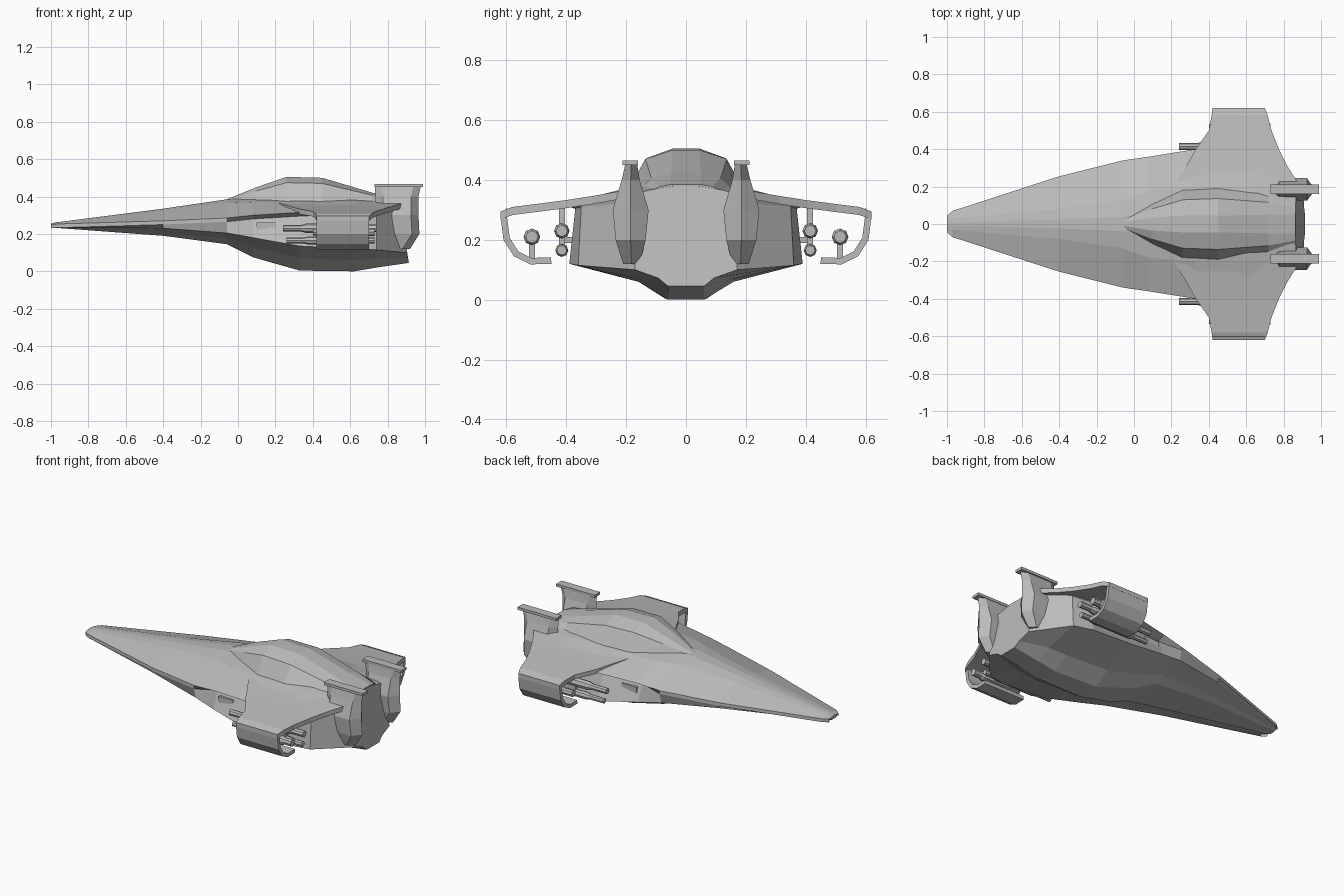
import bpy, bmesh, math
from mathutils import Vector, Matrix

cube = bpy.data.objects.get("Cube")
if cube:
    bpy.data.objects.remove(cube, do_unlink=True)

grey = bpy.data.materials.new("hull grey")
grey.use_nodes = True
grey.diffuse_color = (0.5, 0.5, 0.5, 1)
shader = next(n for n in grey.node_tree.nodes if n.type == 'BSDF_PRINCIPLED')
shader.inputs["Base Color"].default_value = grey.diffuse_color
shader.inputs["Roughness"].default_value = 0.7


def finish(name, bm):
    """Turn a bmesh into a flat shaded grey object."""
    bmesh.ops.recalc_face_normals(bm, faces=bm.faces)
    mesh = bpy.data.meshes.new(name)
    bm.to_mesh(mesh)
    bm.free()
    mesh.materials.append(grey)
    obj = bpy.data.objects.new(name, mesh)
    bpy.context.collection.objects.link(obj)
    return obj


def loft(name, rings, side=1):
    """Skin closed rings of equal length and cap both ends."""
    bm = bmesh.new()
    loops = [[bm.verts.new((x, y * side, z)) for x, y, z in ring] for ring in rings]
    for a, b in zip(loops, loops[1:]):
        for i in range(len(a)):
            j = (i + 1) % len(a)
            bm.faces.new((a[i], a[j], b[j], b[i]))
    bm.faces.new(loops[0])
    bm.faces.new(loops[-1])
    return finish(name, bm)


def mirrored_ring(x, half):
    """Close a half section of (y, z) points across the centre plane."""
    return [(x, y, z) for y, z in half] + [(x, -y, z) for y, z in reversed(half)]


def box(name, x0, x1, y0, y1, z0, z1, side):
    def ring(x):
        return [(x, y0, z0), (x, y1, z0), (x, y1, z1), (x, y0, z1)]
    return loft(name, [ring(x0), ring(x1)], side)


def barrel(name, x0, x1, y, z, radius, side):
    """Eight sided tube along x with a thicker middle section."""
    def ring(x, r):
        return [(x, y + r * math.cos(a * math.pi / 4), z + r * math.sin(a * math.pi / 4))
                for a in range(8)]
    span = x1 - x0
    steps = [(0, .7), (.2, .7), (.25, 1), (.8, 1), (.85, .75), (1, .75)]
    return loft(name, [ring(x0 + span * t, radius * k) for t, k in steps], side)


# Hull: x, ridge z, shoulder y z, chine y z, recess y, sill y z, keel y z
stations = [
    (-1, .255, .02, .254, .045, .25, .045, .04, .245, .02, .235),
    (-.97, .262, .03, .26, .07, .253, .07, .06, .242, .03, .232),
    (-.4, .335, .08, .325, .255, .27, .255, .24, .23, .1, .19),
    (-.06, .385, .13, .365, .34, .285, .34, .325, .205, .12, .145),
    (.08, .39, .18, .37, .36, .3, .31, .35, .18, .1, .075),
    (.33, .4, .2, .372, .4, .315, .32, .385, .135, .07, .004),
    (.62, .4, .2, .372, .39, .325, .37, .39, .12, .06, 0),
    (.74, .39, .19, .368, .36, .33, .35, .36, .115, .06, .02),
    (.92, .38, .13, .365, .19, .345, .18, .17, .1, .06, .045),
]
rings = []
for x, ridge, ys, zs, yc, zc, yr, yl, zl, yk, zk in stations:
    half = [(ys * .3, ridge), (ys, zs), (yc, zc), (yr, zc - .02), (yl, zl),
            (yk + (yl - yk) * .3, zk + (zl - zk) * .5), (yk, zk)]
    rings.append(mirrored_ring(x, half))
# Lean the stern face forward at its top
rings[-1] = [(x - z * .15, y, z) for x, y, z in rings[-1]]
loft("hull", rings)

# Canopy hump: x, base y, roof y, roof z
canopy = [(-.06, .03, .01, .385), (.1, .12, .035, .45), (.26, .19, .045, .505),
          (.45, .2, .045, .5), (.72, .17, .05, .42), (.86, .13, .05, .385)]
loft("canopy", [mirrored_ring(x, [(roof, z), (base * .68, z - .2 * (z - .35)), (base, .355)])
                for x, base, roof, z in canopy])

# Wing sections: y, leading x, trailing x, top z
wing = [(.18, .2, .9, .37), (.31, .28, .82, .347), (.4, .33, .775, .333),
        (.5, .4, .735, .32), (.58, .415, .715, .31), (.62, .42, .7, .295)]
# Wing tip plate, curling under: y, z
tip = [(.6, .305), (.62, .28), (.61, .2), (.575, .145), (.52, .118), (.45, .12)]
# Tail fin sections: z, front x, rear x, inner y, outer y
fin = [(.465, .73, .98, .165, .2), (.4, .735, .965, .155, .215), (.3, .74, .965, .125, .245),
       (.2, .76, .97, .135, .235), (.12, .8, .92, .155, .21)]

for label, side in (("left", 1), ("right", -1)):
    loft(label + "_wing", [[(a, y, z), (b, y, z), (b, y, z - .027), (a, y, z - .027)]
                           for y, a, b, z in wing], side)

    # Offset the tip path inwards to give it thickness
    plate = []
    for i, (y, z) in enumerate(tip):
        before, after = tip[max(i - 1, 0)], tip[min(i + 1, len(tip) - 1)]
        run = Vector((after[0] - before[0], after[1] - before[1])).normalized() * .022
        iy, iz = y + run.y, z - run.x
        plate.append([(.42, y, z), (.7, y, z), (.7, iy, iz), (.42, iy, iz)])
    loft(label + "_wing_tip", plate, side)

    # Tail fin with a pointed rear edge and a top rail
    loft(label + "_tail_fin", [[(a, (i + o) / 2, z), (a + .04, i, z), (b - .04, i, z),
                                (b, (i + o) / 2, z), (b - .04, o, z), (a + .04, o, z)]
                               for z, a, b, i, o in fin], side)
    box(label + "_fin_rail", .73, .99, .16, .212, .45, .466, side)

    # Cannons slung below the wing
    barrel(label + "_outer_cannon", .4, .73, .515, .21, .028, side)
    barrel(label + "_upper_cannon", .24, .74, .415, .23, .026, side)
    barrel(label + "_lower_cannon", .26, .73, .415, .165, .022, side)
    box(label + "_outer_cannon_mount", .5, .62, .505, .525, .125, .21, side)
    box(label + "_inner_cannon_mount", .45, .62, .405, .425, .16, .32, side)
    box(label + "_cannon_bracket", .47, .6, .36, .42, .19, .21, side)

    # Intake block in the side recess
    box(label + "_intake", .1, .2, .3, .335, .2, .26, side)
